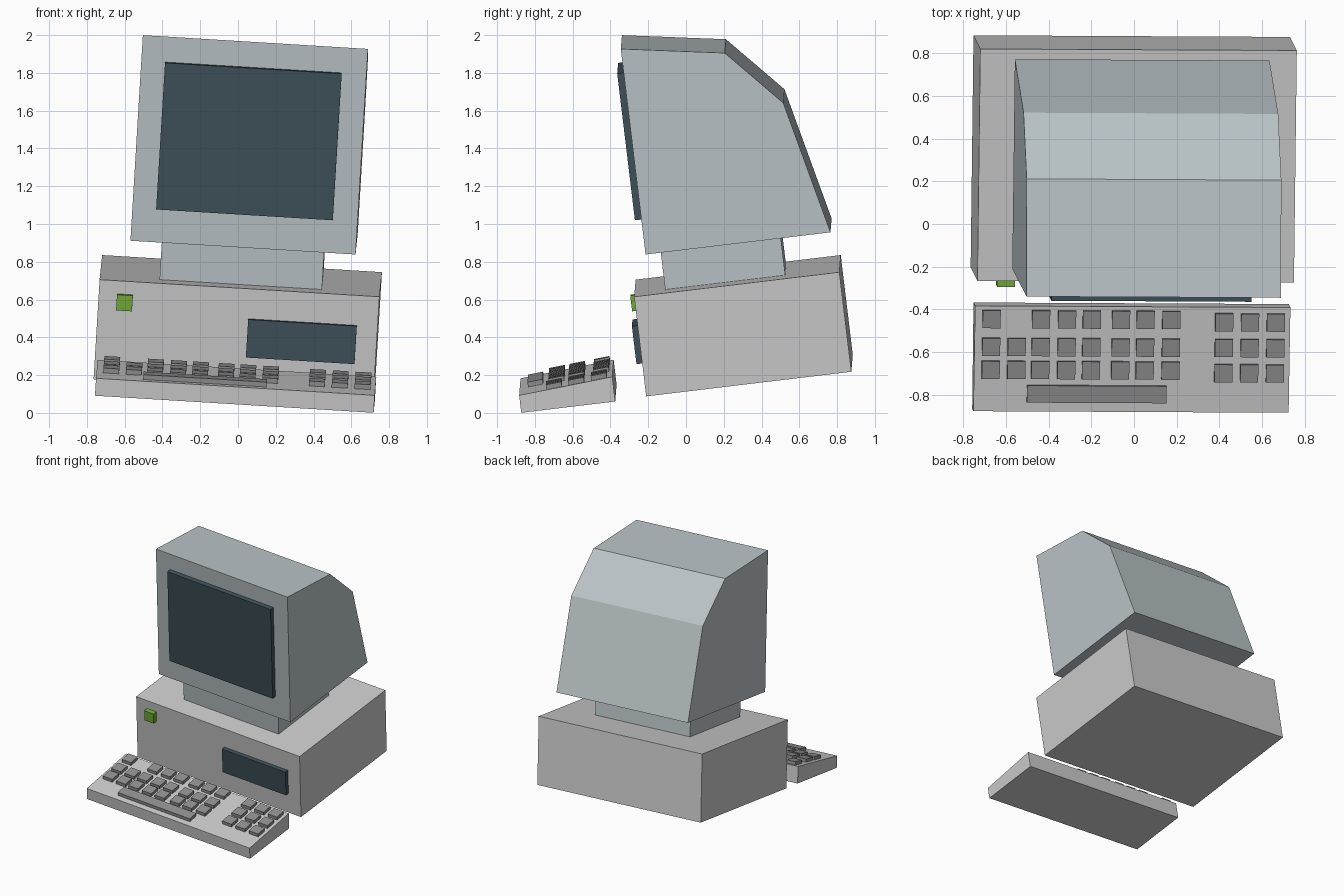
import bpy, bmesh
from mathutils import Matrix, Vector

if "Cube" in bpy.data.objects:
    bpy.data.objects.remove(bpy.data.objects["Cube"])

# The whole computer leans slightly, so parts are built in a level frame and tilted
ex = Vector((0.998, -0.005, -0.061)).normalized()
ey = Vector((0.0125, 0.993, 0.119))
ey = (ey - ex * ey.dot(ex)).normalized()
TILT = Matrix((ex, ey, ex.cross(ey))).transposed().to_4x4()


def material(name, rgb):
    m = bpy.data.materials.new(name)
    m.diffuse_color = (*rgb, 1)
    m.use_nodes = True
    m.node_tree.nodes["Principled BSDF"].inputs["Base Color"].default_value = m.diffuse_color
    return m


BLUE_GREY = material("blue_grey", (0.50, 0.56, 0.58))
GLASS = material("dark_glass", (0.05, 0.085, 0.105))
GREEN = material("green", (0.18, 0.42, 0.04))
KEY_GREY = material("key_grey", (0.28, 0.28, 0.28))


def extrude(name, x0, x1, profile, mat=None):
    """Side profile of (y, z) points swept from x0 to x1."""
    bm = bmesh.new()
    face = bm.faces.new([bm.verts.new((x0, y, z)) for y, z in profile])
    ext = bmesh.ops.extrude_face_region(bm, geom=[face])
    new = [v for v in ext["geom"] if isinstance(v, bmesh.types.BMVert)]
    bmesh.ops.translate(bm, verts=new, vec=(x1 - x0, 0, 0))
    bmesh.ops.recalc_face_normals(bm, faces=bm.faces)
    mesh = bpy.data.meshes.new(name)
    bm.to_mesh(mesh)
    bm.free()
    obj = bpy.data.objects.new(name, mesh)
    bpy.context.collection.objects.link(obj)
    if mat:
        mesh.materials.append(mat)
    obj.matrix_world = TILT
    return obj


def box(name, x0, x1, y0, y1, z0, z1, mat=None):
    return extrude(name, x0, x1, [(y0, z0), (y1, z0), (y1, z1), (y0, z1)], mat)


# Desktop case with drive panel and power button
box("case", -0.773, 0.711, -0.19, 0.904, 0.155, 0.687)
box("drive_panel", 0.025, 0.601, -0.222, -0.18, 0.324, 0.527, GLASS)
box("power_button", -0.676, -0.592, -0.226, -0.18, 0.533, 0.617, GREEN)

# Monitor neck, housing and screen
box("monitor_neck", -0.457, 0.404, -0.026, 0.614, 0.68, 0.90, BLUE_GREY)
extrude("monitor", -0.623, 0.571,
        [(-0.105, 0.894), (0.881, 0.894), (0.715, 1.605), (0.439, 1.905), (-0.105, 1.992)],
        BLUE_GREY)
box("screen", -0.497, 0.440, -0.141, -0.095, 1.073, 1.856, GLASS)

# Wedge-shaped keyboard
KB_Y0, KB_Y1, KB_Z0, KB_Z1 = -0.857, -0.356, 0.241, 0.280
extrude("keyboard", -0.757, 0.721,
        [(KB_Y0, 0.148), (KB_Y1, 0.148), (KB_Y1, KB_Z1), (KB_Y0, KB_Z0)])


def key(name, x0, x1, y0, y1):
    """Key cap lying on the sloped keyboard top."""
    top = lambda y: KB_Z0 + (KB_Z1 - KB_Z0) * (y - KB_Y0) / (KB_Y1 - KB_Y0)
    extrude(name, x0, x1, [(y0, top(y0) - 0.01), (y1, top(y1) - 0.01),
                           (y1, top(y1) + 0.026), (y0, top(y0) + 0.026)], KEY_GREY)


# Letter keys (the top row has a gap in its second column) and number pad
letters = [-0.680, -0.560, -0.448, -0.326, -0.210, -0.073, 0.042, 0.163]
numbers = [0.411, 0.532, 0.653]
H = 0.042
for row, (y, y_pad) in enumerate([(-0.417, -0.427), (-0.549, -0.549), (-0.658, -0.669)]):
    for col, x in enumerate(letters):
        if (row, col) != (0, 1):
            key(f"letter_key_{row}_{col}", x - H, x + H, y - H, y + H)
    for col, x in enumerate(numbers):
        key(f"number_key_{row}_{col}", x - H, x + H, y_pad - H, y_pad + H)
key("space_bar", -0.508, 0.146, -0.812, -0.731)
